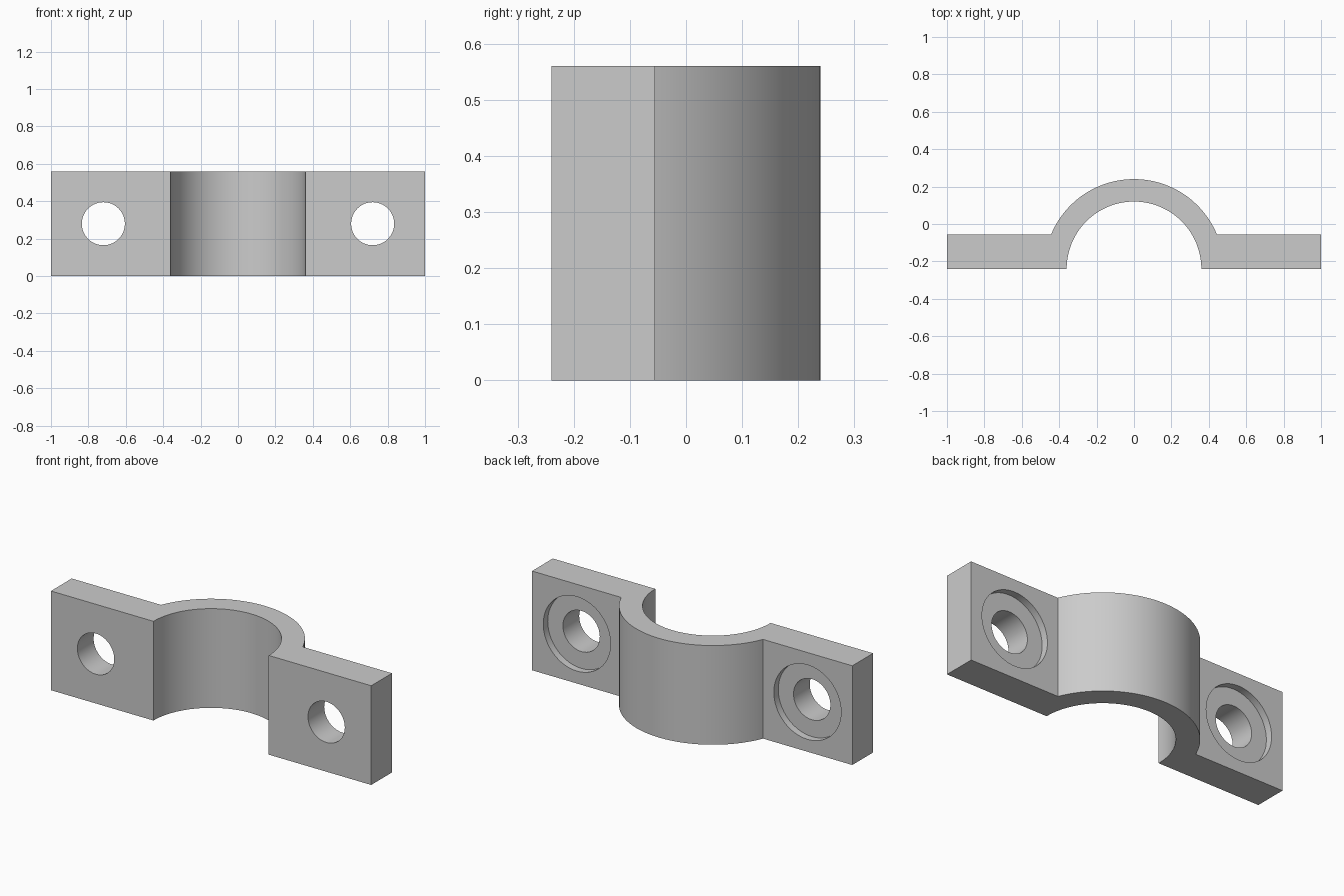
import bpy, bmesh
from math import pi, sin, cos, asin
from mathutils import Matrix, Vector

HEIGHT = 0.56
FRONT, BACK = -0.24, -0.055      # flange faces along y
R_IN, R_OUT = 0.36, 0.48         # saddle radii, centred on the front plane
HOLE_X, HOLE_R = 0.72, 0.115
BORE_R, BORE_DEPTH = 0.21, 0.04

if "Cube" in bpy.data.objects:
    bpy.data.objects.remove(bpy.data.objects["Cube"], do_unlink=True)

grey = bpy.data.materials.new("light grey")
grey.use_nodes = True
colour = (0.6, 0.6, 0.6, 1)
grey.diffuse_color = colour
grey.node_tree.nodes["Principled BSDF"].inputs["Base Color"].default_value = colour


def make_object(name, bm):
    bmesh.ops.recalc_face_normals(bm, faces=bm.faces)
    mesh = bpy.data.meshes.new(name)
    bm.to_mesh(mesh)
    bm.free()
    mesh.materials.append(grey)
    obj = bpy.data.objects.new(name, mesh)
    bpy.context.collection.objects.link(obj)
    return obj


def arc(radius, start, end, steps):
    angles = [start + (end - start) * i / steps for i in range(steps + 1)]
    return [(radius * cos(a), FRONT + radius * sin(a)) for a in angles]


def cylinder_cutter(name, x, radius, y0, y1):
    bm = bmesh.new()
    place = Matrix.Translation((x, (y0 + y1) / 2, HEIGHT / 2)) @ Matrix.Rotation(pi / 2, 4, "X")
    bmesh.ops.create_cone(bm, cap_ends=True, segments=64, radius1=radius,
                          radius2=radius, depth=y1 - y0, matrix=place)
    obj = make_object(name, bm)
    obj.hide_render = True
    return obj


# Clamp body: half-round saddle with a flange on each side, extruded upward
join = asin((BACK - FRONT) / R_OUT)
profile = [(1, FRONT), (1, BACK)]
profile += arc(R_OUT, join, pi - join, 64)
profile += [(-1, BACK), (-1, FRONT)]
profile += arc(R_IN, pi, 0, 64)
bm = bmesh.new()
base = bm.faces.new([bm.verts.new((x, y, 0)) for x, y in profile])
top = bmesh.ops.extrude_face_region(bm, geom=[base])["geom"]
bmesh.ops.translate(bm, vec=Vector((0, 0, HEIGHT)),
                    verts=[v for v in top if isinstance(v, bmesh.types.BMVert)])
clamp = make_object("clamp_body", bm)

# Bolt holes, counterbored from the back
cutters = []
for side, x in (("left", HOLE_X), ("right", -HOLE_X)):
    cutters.append(cylinder_cutter(side + "_hole_cutter", x, HOLE_R, FRONT - 0.1, BACK + 0.1))
    cutters.append(cylinder_cutter(side + "_bore_cutter", x, BORE_R, BACK - BORE_DEPTH, BACK + 0.1))

bpy.ops.object.select_all(action="DESELECT")
clamp.select_set(True)
bpy.context.view_layer.objects.active = clamp
for cutter in cutters:
    cut = clamp.modifiers.new(cutter.name, "BOOLEAN")
    cut.operation = "DIFFERENCE"
    cut.solver = "EXACT"
    cut.object = cutter
    bpy.ops.object.modifier_apply(modifier=cut.name)
for cutter in cutters:
    bpy.data.objects.remove(cutter, do_unlink=True)

bpy.ops.object.shade_smooth_by_angle(angle=pi / 6)
